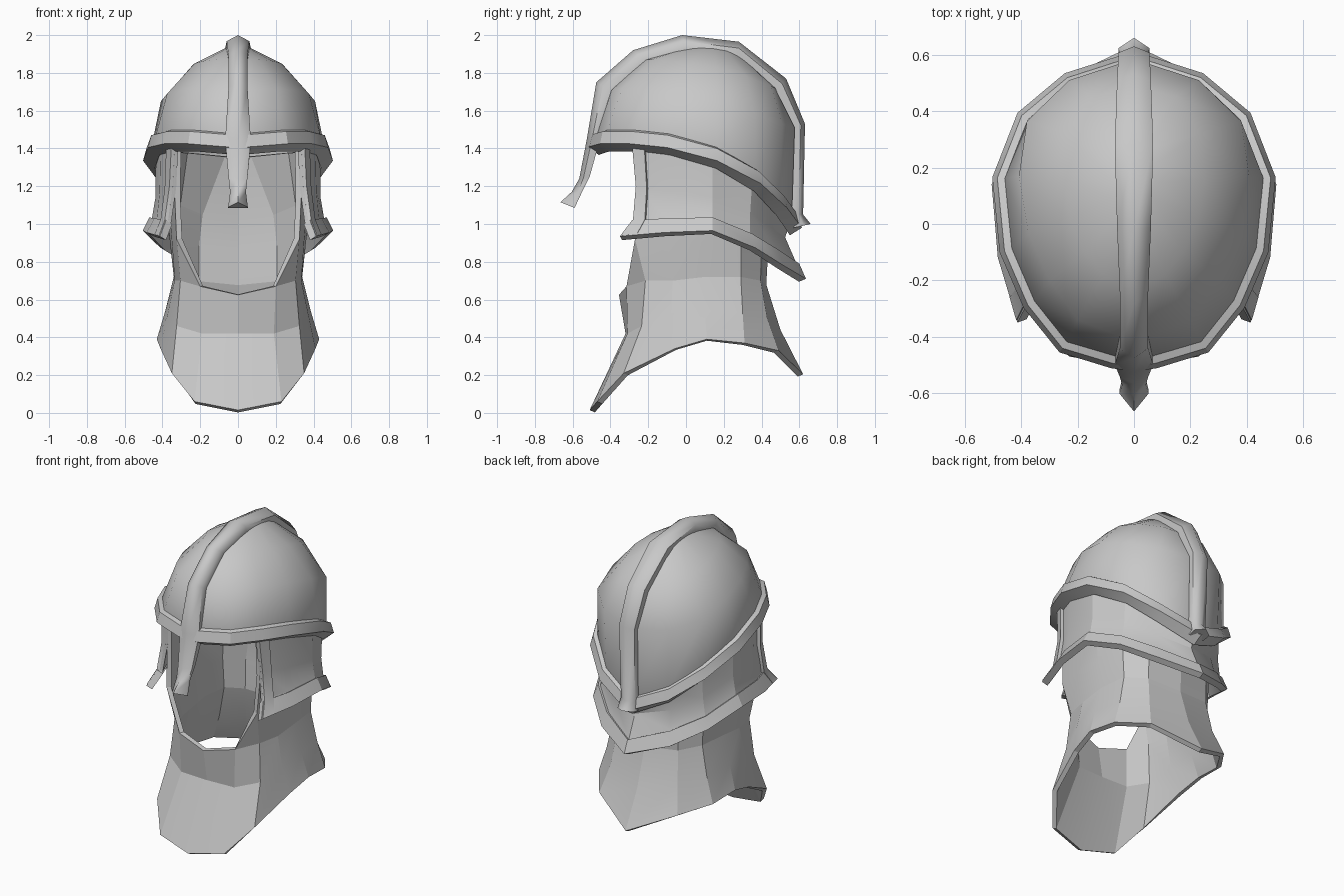
import bpy, bmesh, math
from mathutils import Vector

if "Cube" in bpy.data.objects:
    bpy.data.objects.remove(bpy.data.objects["Cube"])

steel = bpy.data.materials.new("grey_steel")
steel.diffuse_color = (0.58, 0.58, 0.58, 1)
steel.use_nodes = True
steel.node_tree.nodes["Principled BSDF"].inputs["Base Color"].default_value = steel.diffuse_color


def make(name, rows, thick=0, ring=False, caps=False, offset=-1, angle=30):
    """Skin a grid of points; repeated points collapse into triangles."""
    bm = bmesh.new()
    grid = [[bm.verts.new(p) for p in r] for r in rows]
    n = len(rows[0])
    for a, b in zip(grid, grid[1:]):
        for i in range(n if ring else n - 1):
            j = (i + 1) % n
            bm.faces.new((a[i], a[j], b[j], b[i]))
    if caps:
        bm.faces.new(grid[0][::-1])
        bm.faces.new(grid[-1])
    return finish(name, bm, thick, offset, angle)


def finish(name, bm, thick=0, offset=-1, angle=30):
    bmesh.ops.remove_doubles(bm, verts=bm.verts, dist=0.0005)
    bmesh.ops.recalc_face_normals(bm, faces=bm.faces)
    me = bpy.data.meshes.new(name)
    bm.to_mesh(me)
    bm.free()
    me.materials.append(steel)
    ob = bpy.data.objects.new(name, me)
    bpy.context.collection.objects.link(ob)
    bpy.ops.object.select_all(action='DESELECT')
    ob.select_set(True)
    bpy.context.view_layer.objects.active = ob
    if thick:
        m = ob.modifiers.new("thickness", 'SOLIDIFY')
        m.thickness, m.offset = thick, offset
        bpy.ops.object.modifier_apply(modifier=m.name)
    bpy.ops.object.shade_smooth_by_angle(angle=math.radians(angle))
    return ob


def mirror_closed(half):
    """Half outline from front centre to back centre -> full loop."""
    return half + [(-x, y, z) for x, y, z in half[-2:0:-1]]


def mirror_open(half):
    """Half outline from front edge to back centre -> edge to edge."""
    return half + [(-x, y, z) for x, y, z in half[-2::-1]]


# Dome: egg-shaped rings, fuller at the back
rim = [(0, -.48, 1.47), (.07, -.47, 1.475), (.24, -.42, 1.49), (.355, -.275, 1.49),
       (.435, -.09, 1.47), (.46, .16, 1.40), (.378, .37, 1.28), (.225, .497, 1.15), (0, .57, 1.045)]
brow = [(0, -.40, 1.71), (.065, -.392, 1.71), (.20, -.34, 1.715), (.30, -.20, 1.71),
        (.375, -.03, 1.69), (.408, .17, 1.65), (.38, .365, 1.58), (.23, .51, 1.53), (0, .585, 1.51)]
crown = [(0, -.22, 1.87), (.04, -.215, 1.87), (.11, -.18, 1.87), (.175, -.10, 1.865),
         (.23, .02, 1.85), (.25, .16, 1.83), (.235, .32, 1.78), (.15, .45, 1.73), (0, .49, 1.71)]
apex = [(x * .3, .14 + (y - .14) * .4, 1.92 + (z - 1.8) * .2) for x, y, z in crown]
base = [(x * .97, y * .97, z - .07) for x, y, z in rim]
rings = [mirror_closed(r) for r in (base, rim, brow, crown, apex)] + [[(0, .14, 1.94)] * 16]
make("dome", rings, thick=.02, ring=True, angle=50)

# Rim band: four-sided section swept around the dome's lower edge
full = mirror_closed(rim)
band = []
for i, p in enumerate(full):
    a, b = Vector(full[i - 1]), Vector(full[(i + 1) % len(full)])
    t = b - a
    n = Vector((t.y, -t.x, 0)).normalized()
    band.append([Vector(p) + n * d + Vector((0, 0, h))
                 for d, h in ((-.02, .012), (.025, .0), (.043, -.065), (-.02, -.105))])
make("rim_band", band + band[:1], ring=True)

# Crest and nose guard: peaked strip running over the middle
outer = [(-.665, 1.115), (-.605, 1.17), (-.565, 1.24), (-.525, 1.45), (-.475, 1.75), (-.28, 1.92),
         (-.02, 2.0), (.28, 1.965), (.53, 1.77), (.63, 1.53), (.62, 1.05), (.66, 1.0)]
inner = [(-.59, 1.085), (-.55, 1.17), (-.51, 1.25), (-.46, 1.43), (-.39, 1.70), (-.21, 1.86),
         (0, 1.92), (.28, 1.88), (.48, 1.70), (.575, 1.51), (.56, 1.05), (.57, .98)]
widths = [.052, .042, .05, .068, .05, .05, .06, .068, .06, .055, .05, .055]
mixes = [.85, .6] + [.4] * 10
crest = []
for (yo, zo), (yi, zi), w, m in zip(outer, inner, widths, mixes):
    ys, zs = yo + (yi - yo) * m, zo + (zi - zo) * m
    crest.append([(-w, yi, zi), (-w, ys, zs), (0, yo, zo), (w, ys, zs), (w, yi, zi)])
make("crest_and_nose_guard", crest, ring=True, caps=True, angle=62)

# Neck and cheek guard: curved plate open at the face, coming to a point behind
top = [(.335, -.28, 1.42), (.41, -.1, 1.41), (.435, .14, 1.34), (.36, .35, 1.22), (.21, .475, 1.10), (0, .55, 1.0)]
mid = [(.345, -.26, 1.2), (.415, -.1, 1.17), (.437, .14, 1.14), (.36, .34, 1.06), (.21, .45, .98), (0, .525, .93)]
low = [(.37, -.275, 1.02), (.43, -.1, 1.03), (.455, .14, 1.035), (.375, .34, .95), (.22, .475, .865), (0, .585, .79)]
hem = [(.40, -.335, .94), (.465, -.11, .96), (.485, .14, .97), (.395, .355, .88), (.235, .50, .785), (0, .615, .715)]
make("neck_and_cheek_guard", [mirror_open(r) for r in (top, mid, low, hem)], thick=.02, angle=20)


# Raised borders along the guard's hem and front edges
def push(p, d, dz=0):
    c = Vector((p[0], p[1] - .1, 0)).normalized()
    return (p[0] + c.x * d, p[1] + c.y * d, p[2] + dz)


make("guard_hem_border", [mirror_open([push(p, .015) for p in low]),
                          mirror_open([push(p, .02, -.005) for p in hem])], thick=.04)
for s, side in ((1, "right"), (-1, "left")):
    edge = []
    for r in (top, mid, low, hem):
        a = Vector(r[0])
        b = a.lerp(Vector(r[1]), .36)
        out, inn = Vector((.018, -.006, 0)), Vector((-.008, .003, 0))
        edge.append([(s * v.x, v.y, v.z) for v in (a + out, b + out, b + inn, a + inn)])
    make("cheek_border_" + side, edge, ring=True, caps=True)

# Coif: neck tube flaring to a bib in front and a point behind
skirt = [
    [(0, -.51, .015), (.23, -.47, .06), (.35, -.33, .21), (.41, -.06, .34),
     (.43, .11, .39), (.41, .31, .37), (.28, .49, .33), (0, .62, .205)],
    [(0, -.32, .42), (.19, -.31, .42), (.325, -.235, .46), (.375, -.08, .51),
     (.385, .1, .54), (.36, .30, .53), (.24, .43, .5), (0, .5, .44)],
    [(0, -.355, .625), (.2, -.315, .67), (.305, -.215, .70), (.335, -.07, .7),
     (.34, .1, .72), (.32, .29, .72), (.22, .395, .7), (0, .425, .68)]]
hood = [
    [(.325, -.27, .92), (.35, -.1, .91), (.36, .1, .9), (.33, .29, .9), (.22, .40, .88), (0, .435, .86)],
    [(.335, -.25, 1.15), (.37, -.08, 1.15), (.38, .1, 1.12), (.33, .30, 1.1), (.2, .41, 1.05), (0, .45, 1.02)],
    [(.33, -.26, 1.42), (.38, -.1, 1.4), (.39, .12, 1.38), (.29, .28, 1.38), (.08, .40, 1.36), (0, .42, 1.36)]]
bm = bmesh.new()


def grid_faces(rows):
    g = [[bm.verts.new(p) for p in r] for r in rows]
    for a, b in zip(g, g[1:]):
        for i in range(len(a) - 1):
            bm.faces.new((a[i], a[i + 1], b[i + 1], b[i]))


grid_faces([mirror_open(r) for r in skirt])
grid_faces([mirror_open(r) for r in [skirt[2][2:]] + hood])
# Corner triangles where the face opening narrows to the collar
for s in (1, -1):
    bm.faces.new([bm.verts.new((s * x, y, z)) for x, y, z in (skirt[2][1], skirt[2][2], hood[0][0])])
finish("coif", bm, thick=.03, angle=12)
